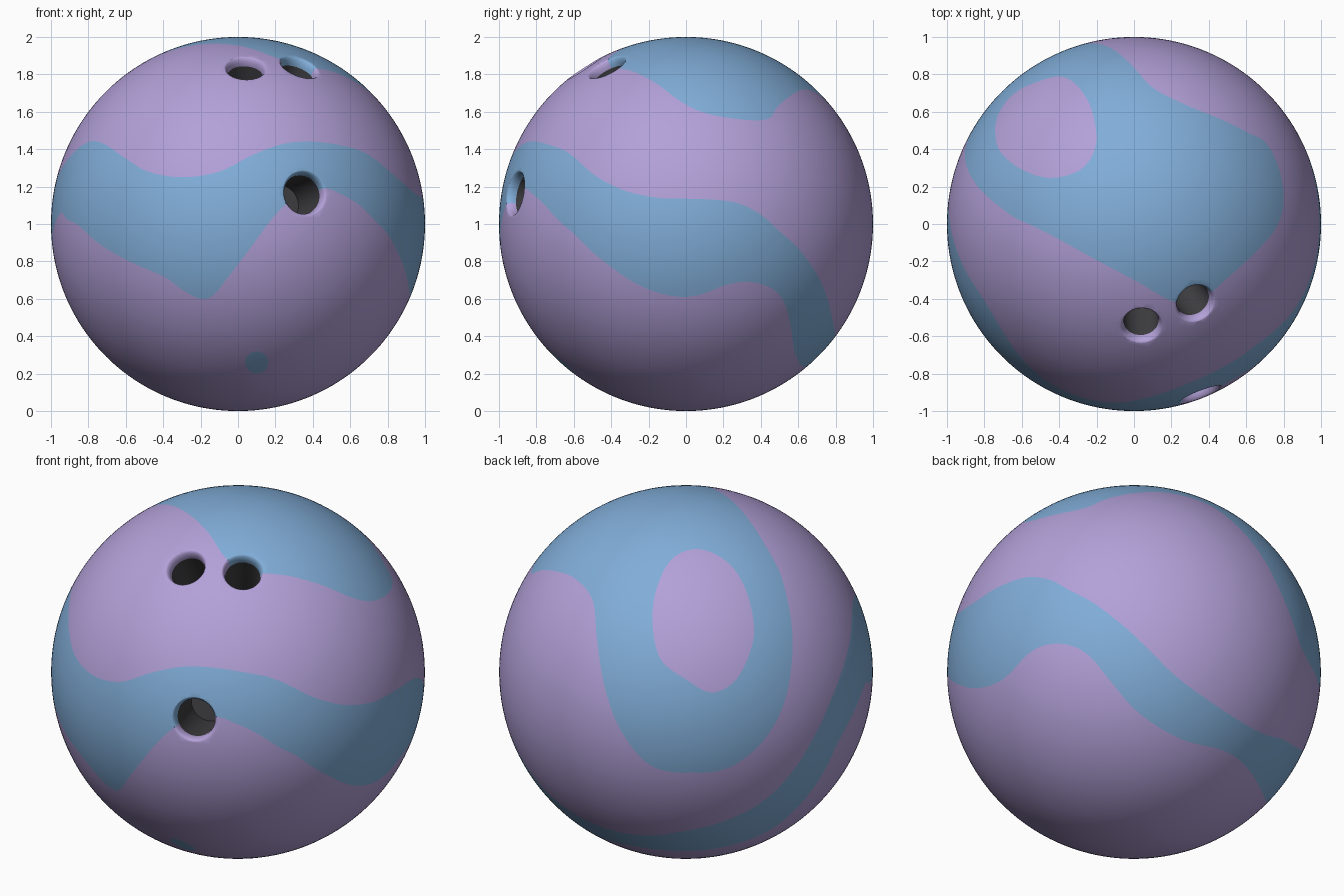
import bpy, bmesh, math
from mathutils import Vector, Matrix
from mathutils.kdtree import KDTree

if "Cube" in bpy.data.objects:
    bpy.data.objects.remove(bpy.data.objects["Cube"])


def material(name, rgb):
    m = bpy.data.materials.new(name)
    m.diffuse_color = (*rgb, 1)
    m.use_nodes = True
    m.node_tree.nodes["Principled BSDF"].inputs["Base Color"].default_value = m.diffuse_color
    return m


MATS = [material("lavender", (0.45, 0.355, 0.69)),
        material("sky_blue", (0.22, 0.42, 0.69)),
        material("dark_lining", (0.05, 0.05, 0.055))]


# Directions in which pattern outlines are described: (azimuth, elevation)
FRONT, RIGHT, TOP = (0, 0), (90, 0), (0, 90)
BACK_LEFT, BACK_RIGHT_LOW = (215, 25), (135, -30)


def on_sphere(view, u, v):
    """Point of the unit sphere seen at (u, v) from a view direction."""
    a, e = map(math.radians, view)
    right = Vector((math.cos(a), math.sin(a), 0))
    toward = Vector((math.cos(e) * math.sin(a), -math.cos(e) * math.cos(a), math.sin(e)))
    up = toward.cross(right)
    return (right * u + up * v + toward * math.sqrt(max(0, 1 - u * u - v * v))).normalized()


# Outlines of the swirl
cap = [(TOP, [(.33, -.42), (.2, -.41), (.02, -.31), (-.15, -.22), (-.35, -.11), (-.5, -.03),
              (-.63, .03)]),
       (BACK_LEFT, [(.53, .44), (.57, .17), (.53, -.15), (.42, -.36), (.235, -.51), (.02, -.54),
                    (-.19, -.5), (-.35, -.31), (-.43, -.1), (-.476, .17), (-.5, .385),
                    (-.594, .5), (-.7, .54), (-.78, .545)]),
       (TOP, [(.7, .44), (.77, .31), (.8, .12), (.76, -.02), (.65, -.15), (.52, -.27), (.42, -.36)])]

island = [(BACK_LEFT, [(.134, -.11), (.26, -.05), (.34, .1), (.364, .24), (.32, .44), (.22, .59),
                       (.06, .658), (-.08, .6), (-.165, .42), (-.176, .22), (-.13, .06), (0, -.04)])]

band_top = [(FRONT, [(-.72, .43), (-.6, .35), (-.48, .28), (-.3, .25), (-.1, .28), (.08, .37),
                     (.25, .43), (.4, .44), (.55, .42), (.68, .38)]),
            (RIGHT, [(-.5, .27), (-.4, .21), (-.3, .17), (-.15, .14), (0, .135), (.15, .13),
                     (.28, .11), (.4, .05), (.5, -.04), (.6, -.13), (.7, -.27), (.75, -.38),
                     (.785, -.52)]),
            (BACK_RIGHT_LOW, [(.56, -.25), (.72, -.36)]),
            (BACK_LEFT, [(-.03, -.855), (.17, -.81), (.4, -.7), (.556, -.55), (.69, -.337),
                         (.797, -.096), (.877, .171), (.89, .34)])]

band_bottom = [(FRONT, [(-.92, .03), (-.85, -.01), (-.75, -.1), (-.6, -.19), (-.4, -.28),
                        (-.3, -.35), (-.2, -.4), (-.13, -.38), (-.05, -.28), (.05, -.15),
                        (.2, .05), (.32, .15), (.46, .19), (.55, .16), (.65, .1), (.74, .01)]),
               (RIGHT, [(-.6, -.05), (-.5, -.15), (-.4, -.23), (-.3, -.3), (-.2, -.35), (-.1, -.38),
                        (0, -.39), (.1, -.37), (.2, -.33), (.3, -.31), (.4, -.32), (.48, -.36),
                        (.53, -.43), (.56, -.55), (.58, -.68)]),
               (BACK_RIGHT_LOW, [(.3, -.37), (.51, -.44), (.62, -.53), (.684, -.69)]),
               (BACK_LEFT, [(.45, -.845), (.61, -.71), (.743, -.524), (.82, -.364), (.914, -.176),
                            (.96, -.06)])]

spot = [(FRONT, [(.1 + .063 * math.cos(k * math.pi / 4), -.74 + .06 * math.sin(k * math.pi / 4))
                 for k in range(8)])]


def smooth_loop(parts, steps=14):
    """Closed Catmull-Rom curve through the outline points."""
    p = [on_sphere(view, u, v) for view, pts in parts for u, v in pts]
    n, out = len(p), []
    for i in range(n):
        a, b, c, d = p[i - 1], p[i], p[(i + 1) % n], p[(i + 2) % n]
        for k in range(steps):
            t = k / steps
            q = (b * 2 + (c - a) * t + (a * 2 - b * 5 + c * 4 - d) * t ** 2
                 + (b * 3 - a - c * 3 + d) * t ** 3) * .5
            out.append(q.normalized())
    return out


# Samples of every outline with the direction that leads into blue
samples = []
for parts, side in ((cap, -1), (island, -1), (band_top, -1), (band_bottom, 1), (spot, 1)):
    loop = smooth_loop(parts)
    for i, s in enumerate(loop):
        tangent = loop[(i + 1) % len(loop)] - loop[i - 1]
        samples.append((s, s.cross(tangent).normalized() * side))
tree = KDTree(len(samples))
for i, (s, _) in enumerate(samples):
    tree.insert(s, i)
tree.balance()


def blueness(co):
    """Signed distance to the swirl outline, positive inside blue."""
    p = co.normalized()
    s, i, _ = tree.find(p)
    return (p - s).dot(samples[i][1])


# Finger holes: direction, radius
HOLES = [(Vector((.04, -.545, .838)).normalized(), .094),
         (Vector((.33, -.425, .843)).normalized(), .094),
         (Vector((.358, -.92, .165)).normalized(), .105)]
RIM, RIM_DEPTH, FLOOR = .024, .05, .63


def rim_height(r):
    return math.sqrt(1 - (r + RIM) ** 2) + .002


def new_object(name, bm):
    me = bpy.data.meshes.new(name)
    bm.to_mesh(me)
    bm.free()
    ob = bpy.data.objects.new(name, me)
    bpy.context.collection.objects.link(ob)
    return ob


# Hole cutter: lathed plugs with a rounded, flared mouth
bm = bmesh.new()
SEG = 48
for axis, r in HOLES:
    top = rim_height(r)
    profile = [(r, FLOOR)]
    for k in range(7):
        t = k / 6 * math.pi / 2
        profile.append((r + RIM * (1 - math.cos(t)), top - RIM_DEPTH * (1 - math.sin(t))))
    profile.append((r + RIM + .015, 1.06))
    rot = axis.to_track_quat('Z', 'Y').to_matrix()
    rings = [[bm.verts.new(rot @ Vector((pr * math.cos(j * math.tau / SEG),
                                         pr * math.sin(j * math.tau / SEG), ph)))
              for j in range(SEG)] for pr, ph in profile]
    for lo, hi in zip(rings, rings[1:]):
        for j in range(SEG):
            k = (j + 1) % SEG
            bm.faces.new((lo[j], lo[k], hi[k], hi[j]))
    bm.faces.new(rings[0][::-1])
    bm.faces.new(rings[-1])
bmesh.ops.recalc_face_normals(bm, faces=bm.faces)
cutter = new_object("hole_cutter", bm)
cutter.hide_render = True

# Ball with the holes cut out
bm = bmesh.new()
bmesh.ops.create_icosphere(bm, subdivisions=6, radius=1)
ball = new_object("ball", bm)
mod = ball.modifiers.new("holes", 'BOOLEAN')
mod.operation, mod.solver, mod.object = 'DIFFERENCE', 'EXACT', cutter
bpy.context.view_layer.update()
bm = bmesh.new()
bm.from_object(ball, bpy.context.evaluated_depsgraph_get())
ball.modifiers.clear()
bpy.data.objects.remove(cutter)

# Cut the swirl outline into the surface
bmesh.ops.remove_doubles(bm, verts=bm.verts, dist=1e-5)
bmesh.ops.triangulate(bm, faces=bm.faces)
value = bm.verts.layers.float.new("blueness")
for v in bm.verts:
    v[value] = blueness(v.co)
crossing = [e for e in bm.edges if e.verts[0][value] * e.verts[1][value] < 0]
for e in crossing:
    a, b = e.verts
    t = min(.95, max(.05, a[value] / (a[value] - b[value])))
    co, on_ball = a.co.lerp(b.co, t), min(a.co.length, b.co.length) > .9995
    _, v = bmesh.utils.edge_split(e, a, t)
    v.co = co.normalized() if on_ball else co
    v[value] = 0
for f in list(bm.faces):
    cut = [v for v in f.verts if v[value] == 0]
    if len(f.verts) > 3 and len(cut) == 2:
        bmesh.utils.face_split(f, cut[0], cut[1])

# Colours: dark hole lining, else blue or lavender by the swirl
for m in MATS:
    ball.data.materials.append(m)
for f in bm.faces:
    c = f.calc_center_median()
    f.smooth = True
    f.material_index = 1 if sum(v[value] for v in f.verts) > 0 else 0
    for axis, r in HOLES:
        h = c.dot(axis)
        if 0 < h < rim_height(r) - RIM_DEPTH and (c - axis * h).length < r + .003:
            f.material_index = 2
bm.verts.layers.float.remove(value)
bmesh.ops.translate(bm, verts=bm.verts, vec=(0, 0, 1))
bm.to_mesh(ball.data)
bm.free()
ball.data.set_sharp_from_angle(angle=math.radians(50))
